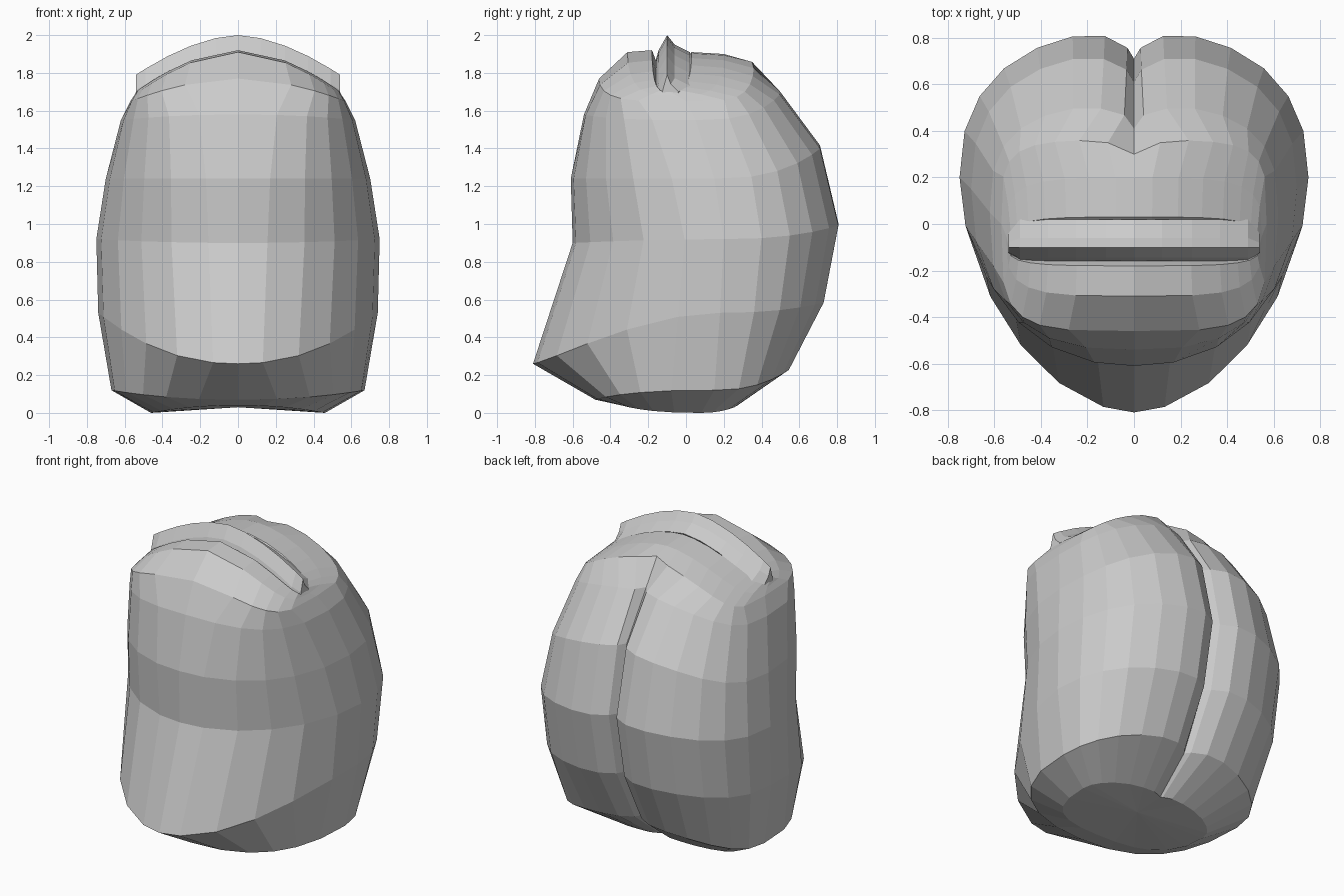
import bpy, bmesh, math

if "Cube" in bpy.data.objects:
    bpy.data.objects.remove(bpy.data.objects["Cube"])

ANGLES = [-90, -78, -62, -47, -32, -15, 0, 15, 30, 45, 60, 73, 83, 88.8]  # right half, front to back


def ring_points(w, yf, yb, yc, zf, zs, zb, ef, eb, groove, p=2.2):
    """Superellipse section whose height varies from front to side to back."""
    def point(a, side):
        c, s = max(math.cos(a), 0), math.sin(a)
        e = eb if s > 0 else ef
        x = w * c ** e if c > 1e-6 else 0.0
        end, ze = (yb, zb) if s > 0 else (yf, zf)
        y = yc + (end - yc) * abs(s) ** e
        z = ze + (zs - ze) * (x / w) ** p
        if s > 0:  # narrow cleft between two soft lobes
            y -= groove * (0.6 * max(0, 1 - x / 0.05) + 0.4 * max(0, 1 - x / 0.2))
        return (side * x, y, z)
    right = [point(math.radians(a), 1) for a in ANGLES]
    left = [point(math.radians(a), -1) for a in reversed(ANGLES[1:])]
    return right + [point(math.pi / 2, 1)] + left


def finish(bm, name):
    bmesh.ops.recalc_face_normals(bm, faces=bm.faces)
    mesh = bpy.data.meshes.new(name)
    bm.to_mesh(mesh)
    bm.free()
    obj = bpy.data.objects.new(name, mesh)
    bpy.context.collection.objects.link(obj)
    return obj


def loft(rings, name, caps=None):
    bm = bmesh.new()
    rows = [[bm.verts.new(p) for p in r] for r in rings]
    n = len(rows[0])
    for a, b in zip(rows, rows[1:]):
        for i in range(n):
            j = (i + 1) % n
            bm.faces.new((a[i], a[j], b[j], b[i]))
    for row, tip in zip((rows[0], rows[-1]), caps or (None, None)):
        if tip is None:
            bm.faces.new(row)
        else:
            t = bm.verts.new(tip)
            for i in range(n):
                bm.faces.new((row[i], row[(i + 1) % n], t))
    return finish(bm, name)


# Pouch body: half width, front y, back y, centre y, z front/side/back,
# front and back roundness, back cleft depth, arch power
sections = [
    (0.46, -0.34, 0.28, 0.08, 0.04, 0.00, 0.04, 0.8, 0.9, 0.04),
    (0.67, -0.48, 0.56, 0.15, 0.07, 0.12, 0.24, 0.75, 0.85, 0.10),
    (0.74, -0.81, 0.75, 0.18, 0.26, 0.53, 0.59, 1.1, 0.85, 0.12),
    (0.75, -0.60, 0.83, 0.20, 0.90, 0.92, 1.00, 1.0, 0.85, 0.12),
    (0.70, -0.61, 0.73, 0.15, 1.24, 1.24, 1.42, 0.9, 0.8, 0.12),
    (0.62, -0.54, 0.51, 0.05, 1.58, 1.55, 1.71, 0.7, 0.7, 0.10),
    (0.57, -0.46, 0.36, 0.00, 1.77, 1.65, 1.87, 0.45, 0.42, 0.06, 1.8),
    (0.55, -0.31, 0.20, -0.05, 1.91, 1.68, 1.90, 0.5, 0.5, 0.0, 1.8),
    (0.54, -0.18, 0.03, -0.09, 1.92, 1.70, 1.91, 0.5, 0.5, 0.0, 1.8),
    (0.50, -0.15, -0.04, -0.10, 1.84, 1.64, 1.84, 0.5, 0.5, 0.0, 1.8),
]
loft([ring_points(*s) for s in sections], "pouch_body",
     caps=((0, 0.03, 0.03), (0, -0.10, 1.82)))

# Closing lip: pointed profile swept along the arched opening, pinched at the ends
profile = [(-0.16, 1.87), (-0.145, 1.92), (-0.10, 2.00), (-0.06, 1.95), (0.02, 1.91), (0.0, 1.87)]
stations = [-0.54, -0.49, -0.37, -0.25, -0.12, 0, 0.12, 0.25, 0.37, 0.49, 0.54]
loft([[(x, -0.1 + (y + 0.1) * (0.5 if abs(x) > 0.5 else 1), z - 0.21 * abs(x / 0.54) ** 1.7)
       for y, z in profile] for x in stations], "opening_lip")
